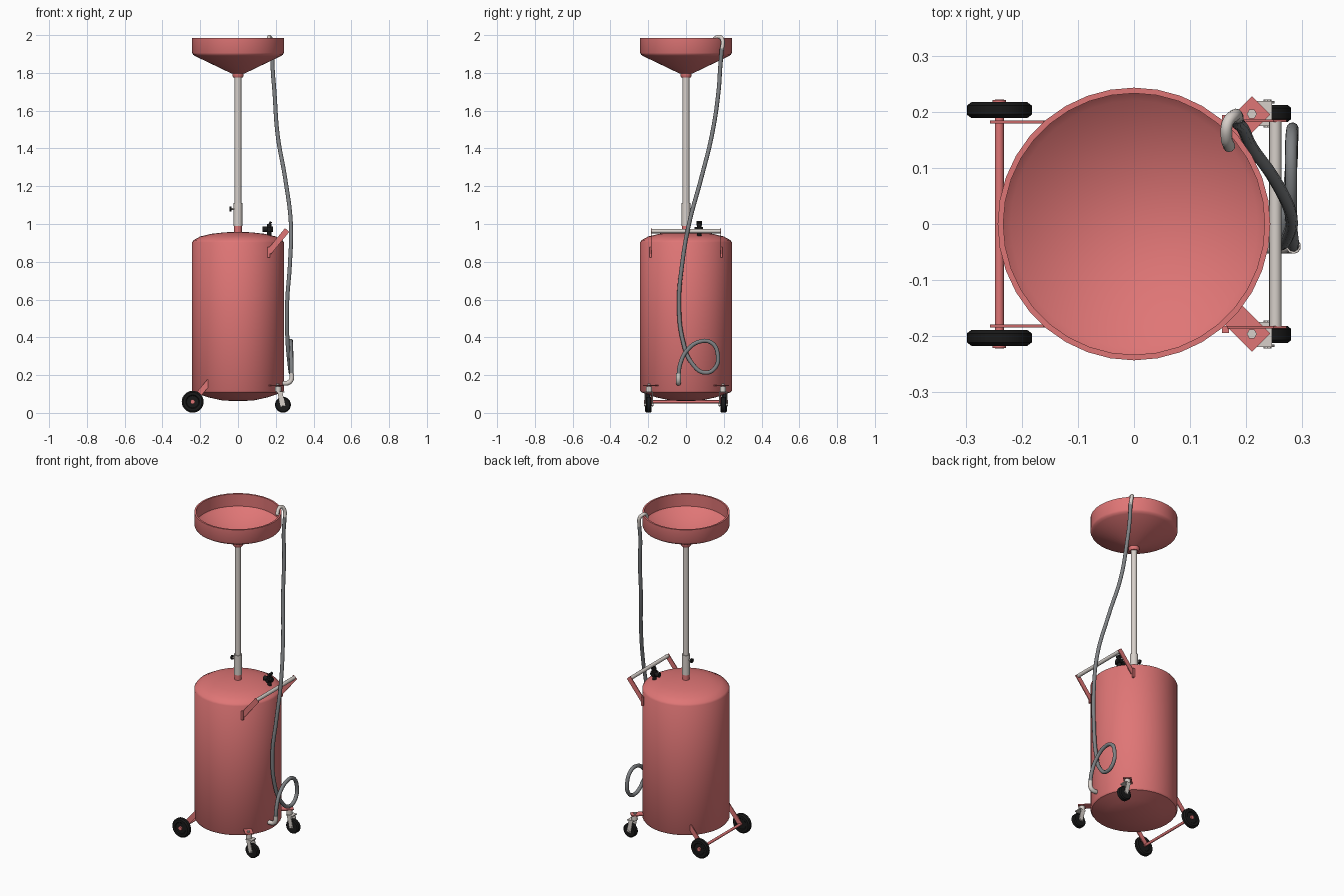
import bpy, math
from mathutils import Vector

if "Cube" in bpy.data.objects:
    bpy.data.objects.remove(bpy.data.objects["Cube"])


def material(name, rgb):
    m = bpy.data.materials.new(name)
    m.use_nodes = True
    m.diffuse_color = (*rgb, 1)
    m.node_tree.nodes["Principled BSDF"].inputs["Base Color"].default_value = (*rgb, 1)
    return m


RED = material("faded red paint", (0.74, 0.18, 0.18))
STEEL = material("pale steel", (0.68, 0.63, 0.59))
HOSE = material("grey hose", (0.21, 0.22, 0.23))
BLACK = material("black rubber", (0.01, 0.01, 0.01))


def finish(ob, mat, angle=35):
    ob.data.materials.clear()
    ob.data.materials.append(mat)
    bpy.ops.object.select_all(action='DESELECT')
    ob.select_set(True)
    bpy.context.view_layer.objects.active = ob
    bpy.ops.object.shade_smooth_by_angle(angle=math.radians(angle))
    return ob


def lathe(name, profile, mat, loc=(0, 0, 0), axis=(0, 0, 1), n=36):
    """Revolve (radius, height) points about an axis; end radii of 0 close the shape."""
    verts, rings, faces = [], [], []
    for r, h in profile:
        count = n if r > 0 else 1
        rings.append([len(verts) + i for i in range(count)])
        verts += [(r * math.cos(math.tau * i / n), r * math.sin(math.tau * i / n), h)
                  for i in range(count)]
    for a, b in zip(rings, rings[1:]):
        for i in range(n):
            j = (i + 1) % n
            f = [a[i % len(a)], a[j % len(a)], b[j % len(b)], b[i % len(b)]]
            faces.append(list(dict.fromkeys(f)))
    me = bpy.data.meshes.new(name)
    me.from_pydata(verts, [], faces)
    ob = bpy.data.objects.new(name, me)
    bpy.context.collection.objects.link(ob)
    ob.location = loc
    ob.rotation_euler = Vector(axis).to_track_quat('Z', 'Y').to_euler()
    return finish(ob, mat)


def rod(name, a, b, r, mat, n=16):
    a, b = Vector(a), Vector(b)
    h = (b - a).length
    return lathe(name, [(0, 0), (r, 0), (r, h), (0, h)], mat, a, b - a, n)


def box(name, loc, size, mat, rot=(0, 0, 0)):
    bpy.ops.mesh.primitive_cube_add(size=1, location=loc, rotation=rot)
    ob = bpy.context.object
    ob.name = name
    ob.scale = size
    return finish(ob, mat)


def strap(name, a, b, y, width, mat, thick=0.005):
    """Flat bar standing in the xz plane between two (x, z) points."""
    dx, dz = b[0] - a[0], b[1] - a[1]
    return box(name, ((a[0] + b[0]) / 2, y, (a[1] + b[1]) / 2),
               (math.hypot(dx, dz), thick, width), mat, (0, -math.atan2(dz, dx), 0))


def tube(name, points, r, mat):
    cu = bpy.data.curves.new(name, 'CURVE')
    cu.dimensions = '3D'
    cu.bevel_depth, cu.bevel_resolution, cu.resolution_u = r, 3, 8
    cu.use_fill_caps = True
    sp = cu.splines.new('BEZIER')
    sp.bezier_points.add(len(points) - 1)
    for bp, p in zip(sp.bezier_points, points):
        bp.co = p
        bp.handle_left_type = bp.handle_right_type = 'AUTO'
    ob = bpy.data.objects.new(name, cu)
    bpy.context.collection.objects.link(ob)
    bpy.ops.object.select_all(action='DESELECT')
    ob.select_set(True)
    bpy.context.view_layer.objects.active = ob
    bpy.ops.object.convert(target='MESH')
    return finish(bpy.context.object, mat, 50)


# Tank with domed ends
lathe("tank", [(0, 0.063), (0.08, 0.065), (0.16, 0.083), (0.22, 0.103), (0.236, 0.108),
               (0.243, 0.118), (0.243, 0.903), (0.236, 0.914), (0.2, 0.934), (0.14, 0.948),
               (0.07, 0.956), (0, 0.958)], RED)

# Collecting bowl, open at the top
lathe("bowl", [(0, 1.795), (0.035, 1.797), (0.225, 1.888), (0.238, 1.896), (0.243, 1.906),
               (0.243, 1.985), (0.233, 1.985), (0.233, 1.91), (0.22, 1.898), (0.09, 1.836),
               (0, 1.832)], RED)
lathe("bowl_neck", [(0, 1.775), (0.024, 1.775), (0.03, 1.785), (0.03, 1.8), (0, 1.8)], RED)

# Telescoping column
rod("column_socket", (0, 0, 0.95), (0, 0, 1.0), 0.02, RED)
rod("column_sleeve", (0, 0, 0.99), (0, 0, 1.11), 0.023, STEEL, 20)
rod("column", (0, 0, 1.1), (0, 0, 1.79), 0.018, STEEL, 20)
rod("lock_screw", (-0.015, 0, 1.08), (-0.04, 0, 1.08), 0.006, STEEL, 10)
rod("lock_knob", (-0.034, 0, 1.08), (-0.044, 0, 1.08), 0.013, BLACK, 12)

# Relief valve on the tank top
rod("valve_stem", (0.165, 0.07, 0.93), (0.165, 0.07, 1.0), 0.012, BLACK, 12)
rod("valve_body", (0.13, 0.07, 0.972), (0.185, 0.07, 0.972), 0.014, BLACK, 12)
rod("valve_outlet", (0.165, 0.045, 0.972), (0.165, 0.09, 0.972), 0.012, BLACK, 12)
box("valve_lever", (0.17, 0.07, 1.003), (0.012, 0.03, 0.02), BLACK, (0, 0.5, 0))

# Push handle
rod("handle_bar", (0.252, -0.183, 0.962), (0.252, 0.183, 0.962), 0.011, STEEL)

for s, side in ((1, "back"), (-1, "front")):
    strap(side + "_handle_arm", (0.163, 0.85), (0.26, 0.968), s * 0.184, 0.03, RED)
    box(side + "_handle_foot", (0.163, s * 0.188, 0.85), (0.012, 0.012, 0.055), RED)

    # Large fixed wheels
    strap(side + "_axle_arm", (-0.245, 0.055), (-0.15, 0.168), s * 0.182, 0.03, RED)
    lathe(side + "_wheel", [(0, -0.01), (0.032, -0.01), (0.036, -0.014), (0.05, -0.014),
                            (0.058, -0.008), (0.058, 0.008), (0.05, 0.014), (0.036, 0.014),
                            (0.032, 0.01), (0, 0.01)],
          BLACK, (-0.24, s * 0.203, 0.059), (0, 1, 0), 28)
    rod(side + "_wheel_hub", (-0.24, s * 0.205, 0.059), (-0.24, s * 0.221, 0.059), 0.012, RED)

    # Swivel casters on angled brackets
    box(side + "_caster_bracket", (0.193, s * 0.178, 0.145), (0.095, 0.046, 0.006), RED,
        (0, 0, s * math.radians(45)))
    rod(side + "_caster_bolt", (0.21, s * 0.196, 0.108), (0.21, s * 0.196, 0.156), 0.009, STEEL, 6)
    rod(side + "_caster_swivel", (0.212, s * 0.196, 0.112), (0.212, s * 0.196, 0.14), 0.017, STEEL)
    box(side + "_fork_top", (0.225, s * 0.197, 0.11), (0.042, 0.044, 0.006), STEEL)
    for t in (-1, 1):
        strap(side + "_fork_side", (0.222, 0.11), (0.238, 0.036), s * 0.197 + t * 0.02,
              0.026, STEEL, 0.004)
    rod(side + "_caster_axle", (0.238, s * 0.197 - 0.025, 0.043),
        (0.238, s * 0.197 + 0.025, 0.043), 0.007, STEEL, 8)
    lathe(side + "_caster_wheel", [(0, -0.015), (0.036, -0.015), (0.042, -0.01), (0.042, 0.01),
                                   (0.036, 0.015), (0, 0.015)],
          BLACK, (0.238, s * 0.197, 0.043), (0, 1, 0), 24)

rod("axle", (-0.24, -0.222, 0.059), (-0.24, 0.222, 0.059), 0.008, RED)

# Drain hose with a loop near the bottom
tube("hose", [(0.185, 0.19, 1.93), (0.183, 0.182, 1.84), (0.193, 0.172, 1.7), (0.21, 0.137, 1.47),
              (0.25, 0.08, 1.24), (0.28, 0.016, 1.0), (0.275, -0.02, 0.79), (0.26, -0.037, 0.58),
              (0.262, -0.016, 0.38), (0.272, 0.03, 0.265), (0.28, 0.1, 0.213),
              (0.282, 0.155, 0.24), (0.282, 0.168, 0.31), (0.28, 0.137, 0.37),
              (0.28, 0.075, 0.378), (0.28, 0.005, 0.33), (0.283, -0.03, 0.26),
              (0.284, -0.04, 0.195)], 0.011, HOSE)

# Hook over the bowl rim and elbow into the tank
tube("hose_hook", [(0.17, 0.137, 1.955), (0.165, 0.155, 1.983), (0.167, 0.18, 1.99),
                   (0.178, 0.193, 1.975), (0.185, 0.19, 1.92)], 0.0105, STEEL)
tube("hose_elbow", [(0.284, -0.04, 0.21), (0.282, -0.04, 0.175), (0.268, -0.04, 0.16),
                    (0.235, -0.04, 0.157)], 0.013, STEEL)
